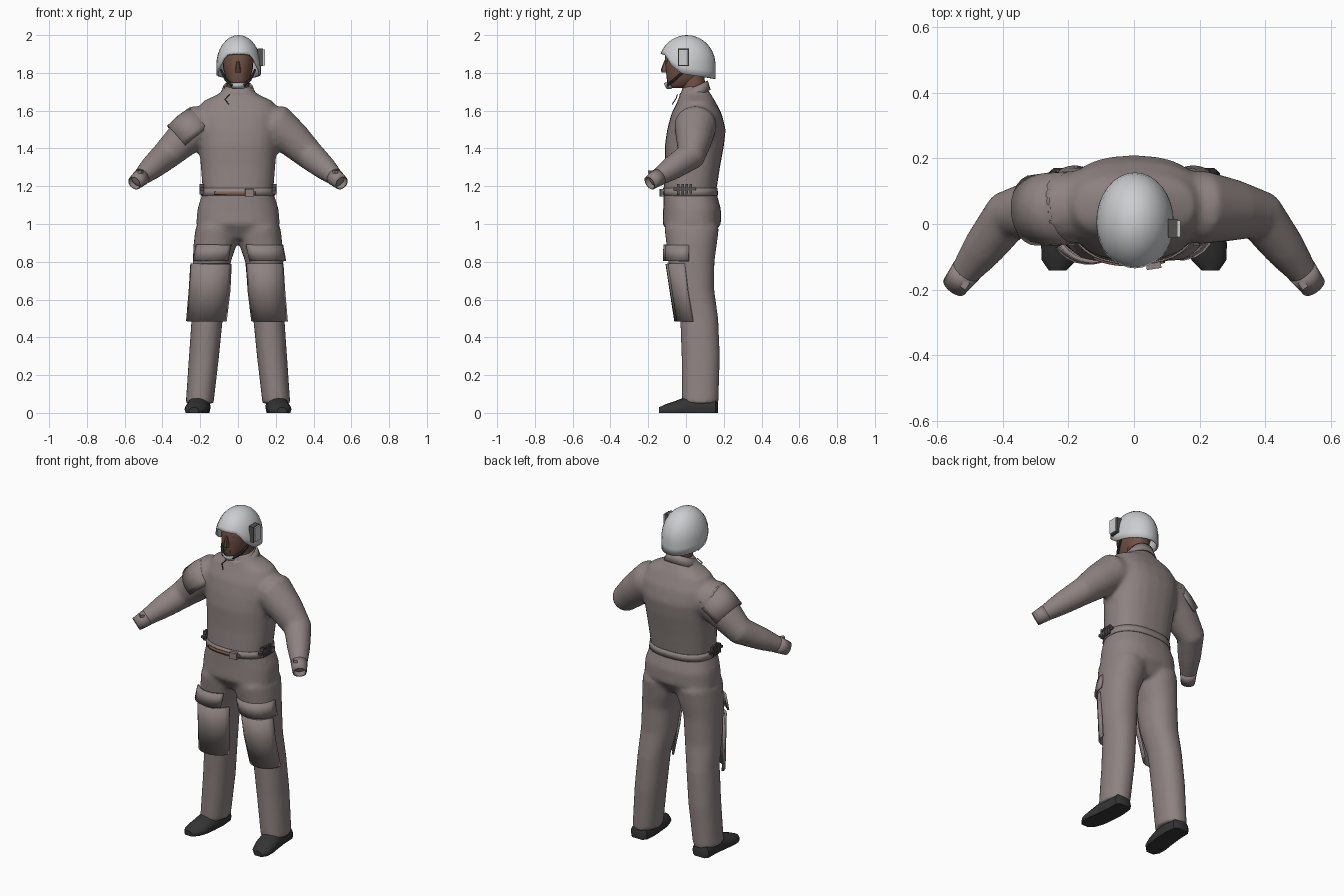
import bpy, bmesh, math
from mathutils import Vector

if "Cube" in bpy.data.objects:
    bpy.data.objects.remove(bpy.data.objects["Cube"])


def material(name, r, g, b):
    m = bpy.data.materials.new(name)
    m.diffuse_color = (r, g, b, 1)
    m.use_nodes = True
    m.node_tree.nodes["Principled BSDF"].inputs["Base Color"].default_value = m.diffuse_color
    return m


SUIT = material("suit_grey", 0.27, 0.225, 0.22)
SHELL = material("helmet_grey", 0.60, 0.61, 0.63)
SKIN = material("skin_brown", 0.17, 0.085, 0.06)
BLACK = material("boot_black", 0.035, 0.035, 0.035)
LEATHER = material("belt_brown", 0.23, 0.12, 0.085)
DARK = material("clasp_grey", 0.09, 0.08, 0.08)


def loft(bm, rings, closed=True, cap=True):
    rows = [[bm.verts.new(p) for p in r] for r in rings]
    n = len(rows[0])
    for a, b in zip(rows, rows[1:]):
        for i in range(n if closed else n - 1):
            j = (i + 1) % n
            bm.faces.new((a[i], a[j], b[j], b[i]))
    if cap:
        bm.faces.new(rows[0][::-1])
        bm.faces.new(rows[-1])


def finish(bm, name, mat, thick=0, angle=40):
    bmesh.ops.remove_doubles(bm, verts=bm.verts, dist=0.0005)
    bmesh.ops.recalc_face_normals(bm, faces=bm.faces)
    me = bpy.data.meshes.new(name)
    bm.to_mesh(me)
    bm.free()
    ob = bpy.data.objects.new(name, me)
    bpy.context.collection.objects.link(ob)
    me.materials.append(mat)
    if thick:
        mod = ob.modifiers.new("thickness", 'SOLIDIFY')
        mod.thickness, mod.offset = thick, -1
    bpy.ops.object.select_all(action='DESELECT')
    ob.select_set(True)
    bpy.context.view_layer.objects.active = ob
    bpy.ops.object.shade_smooth_by_angle(angle=math.radians(angle))
    return ob


def part(name, rings, mat, closed=True, cap=True, thick=0, angle=40):
    bm = bmesh.new()
    loft(bm, rings, closed, cap)
    return finish(bm, name, mat, thick, angle)


def box(name, c, s, mat, rot=0):
    bm = bmesh.new()
    bmesh.ops.create_cube(bm, size=1)
    for v in bm.verts:
        v.co = Vector((v.co.x * s[0], v.co.y * s[1], v.co.z * s[2]))
    ob = finish(bm, name, mat)
    ob.location, ob.rotation_euler[2] = c, rot
    return ob


def oval(z, cx, cy, rx, ry, p=2.2, a0=0, a1=360, n=24, grow=0):
    # horizontal superellipse ring or arc; -90 degrees is the front
    pts = []
    for i in range(n):
        a = math.radians(a0 + (a1 - a0) * i / (n if a1 - a0 == 360 else n - 1))
        c, s = math.cos(a), math.sin(a)
        pts.append((cx + (rx + grow) * math.copysign(abs(c) ** (2 / p), c),
                    cy + (ry + grow) * math.copysign(abs(s) ** (2 / p), s), z))
    return pts


def at(table, z):
    # linear lookup in a table of sections ordered by height
    for a, b in zip(table, table[1:]):
        if z <= b[0]:
            t = (z - a[0]) / (b[0] - a[0])
            return [z] + [u + (v - u) * t for u, v in zip(a[1:], b[1:])]
    return list(table[-1])


# sections: z, cx, cy, rx, ry
TORSO = [(0.92, 0, 0.03, 0.13, 0.10), (1.0, 0, 0.03, 0.222, 0.155), (1.08, 0, 0.032, 0.215, 0.153),
         (1.17, 0, 0.02, 0.187, 0.14), (1.30, 0, 0.034, 0.197, 0.146), (1.42, 0, 0.045, 0.207, 0.157),
         (1.50, 0, 0.055, 0.217, 0.155), (1.58, 0, 0.056, 0.222, 0.135), (1.65, 0, 0.055, 0.185, 0.10),
         (1.69, 0, 0.05, 0.10, 0.08), (1.73, 0, 0.045, 0.065, 0.06)]
LEG = [(0.05, 0.203, 0.075, 0.074, 0.097), (0.3, 0.18, 0.078, 0.08, 0.102), (0.5, 0.163, 0.07, 0.083, 0.101),
       (0.65, 0.147, 0.042, 0.096, 0.108), (0.8, 0.139, 0.028, 0.101, 0.123), (0.9, 0.119, 0.03, 0.116, 0.135),
       (0.98, 0.11, 0.03, 0.115, 0.145)]
# arm path: point and radius
ARM = [((0.10, 0.06, 1.53), 0.10), ((0.21, 0.05, 1.52), 0.113), ((0.30, 0.042, 1.44), 0.095),
       ((0.385, 0.025, 1.36), 0.078), ((0.46, -0.075, 1.295), 0.064), ((0.535, -0.175, 1.228), 0.040)]


def tube(path, side, a0=0, a1=360, n=16):
    rings = []
    for i, (p, r) in enumerate(path):
        q0, q1 = Vector(path[max(i - 1, 0)][0]), Vector(path[min(i + 1, len(path) - 1)][0])
        t = (q1 - q0).normalized()
        e1 = t.cross(Vector((0, 0, 1))).normalized()
        e2 = e1.cross(t)
        ring = []
        for k in range(n):
            a = math.radians(a0 + (a1 - a0) * k / (n if a1 - a0 == 360 else n - 1))
            v = Vector(p) + r * (math.cos(a) * e1 + math.sin(a) * e2)
            ring.append((v.x * side, v.y, v.z))
        rings.append(ring)
    return rings


# jumpsuit: torso, arms and legs merged into one smooth skin
bm = bmesh.new()
loft(bm, [oval(*r, p=2.4) for r in TORSO])
for s in (1, -1):
    loft(bm, tube(ARM, s))
    loft(bm, [oval(z, cx * s, *rest) for z, cx, *rest in LEG])
suit = finish(bm, "jumpsuit", SUIT, angle=180)
mod = suit.modifiers.new("merge", 'REMESH')
mod.mode, mod.voxel_size, mod.use_smooth_shade = 'VOXEL', 0.013, True
mod = suit.modifiers.new("soften", 'SMOOTH')
mod.factor, mod.iterations = 0.5, 6

for s, side in ((1, "left"), (-1, "right")):
    # open sleeve cuff
    cuff = [((0.51, -0.142, 1.25), 0.047), ((0.548, -0.192, 1.217), 0.039)]
    part(side + "_cuff", tube(cuff, s), SUIT, cap=False, thick=0.006)
    box(side + "_cuff_tab", (0.515 * s, -0.185, 1.275), (0.02, 0.025, 0.015), SUIT, 0.6 * s)
    # knee patch and thigh pocket flap wrapped around the leg front
    def wrap(name, heights, a0, a1):
        rings = []
        for z, grow in heights:
            _, cx, cy, rx, ry = at(LEG, z)
            rings.append([(x * s, y, h) for x, y, h in oval(z, cx, cy, rx, ry, 2.2, a0, a1, 9, grow)])
        part(side + name, rings, SUIT, closed=False, cap=False, thick=0.012 * s)
    wrap("_knee_patch", [(0.485, 0.02), (0.65, 0.01), (0.79, 0.004)], -155, -15)
    wrap("_pocket_flap", [(0.805, 0.016), (0.89, 0.004)], -130, -40 if s < 0 else -5)
    # boot lofted from heel to toe
    rings = []
    for y, cx, w, h in ((0.17, 0.21, 0.035, 0.05), (0.155, 0.207, 0.055, 0.08), (0.08, 0.205, 0.06, 0.10),
                        (0.0, 0.212, 0.062, 0.085), (-0.06, 0.22, 0.063, 0.062), (-0.11, 0.228, 0.053, 0.045),
                        (-0.142, 0.233, 0.026, 0.03)):
        rings.append([(s * (cx + w * math.cos(k * math.pi / 8)), y,
                       max(0.0, h * (0.3 + 0.7 * math.sin(k * math.pi / 8)))) for k in range(9)]
                     + [(s * (cx - w * 0.9), y, 0), (s * (cx + w * 0.9), y, 0)])
    part(side + "_boot", rings, BLACK)
    # side clasps on the belt
    for k in range(4):
        box(side + "_clasp", (0.192 * s, -0.04 + 0.022 * k, 1.185), (0.022, 0.013, 0.055), DARK)
    box(side + "_clasp_bar", (0.19 * s, -0.007, 1.185), (0.02, 0.12, 0.014), DARK)

# short oversleeve on one shoulder
part("oversleeve", tube([((0.19, 0.05, 1.53), 0.11), ((0.25, 0.046, 1.485), 0.112),
                         ((0.305, 0.042, 1.438), 0.108)], -1, -15, 185, 14),
     SUIT, closed=False, cap=False, thick=0.008)


# belt
def band(z0, z1, a0, a1, grow, n):
    return [oval(z, *at(TORSO, z)[1:], 2.4, a0, a1, n, grow) for z in (z0, z1)]


part("belt", band(1.15, 1.19, 0, 360, 0.004, 32), SUIT, cap=False, thick=0.006)
part("belt_strip", band(1.155, 1.172, -125, -66, 0.009, 12), LEATHER, closed=False, cap=False, thick=0.006)
box("belt_buckle", (0.06, -0.127, 1.165), (0.045, 0.02, 0.038), SUIT, 0.15)

# tilted collar
rings = []
for r, ry, dz in ((0.10, 0.088, -0.055), (0.078, 0.074, 0)):
    rings.append([(x, y, 1.725 + dz + (y - 0.04) * 0.45) for x, y, _ in oval(0, 0, 0.042, r, ry)])
part("collar", rings, SUIT, cap=False, thick=0.008)

# neck, head and nose
part("neck", [oval(1.66, 0, 0.045, 0.06, 0.06), oval(1.80, 0, 0.035, 0.06, 0.062)], SKIN)
part("head", [oval(*r, n=20) for r in ((1.72, 0, -0.045, 0.028, 0.038), (1.735, 0, -0.03, 0.045, 0.068),
                                       (1.77, 0, -0.005, 0.064, 0.097), (1.82, 0, -0.003, 0.078, 0.105),
                                       (1.90, 0, 0, 0.085, 0.112), (1.95, 0, 0, 0.065, 0.09))], SKIN, angle=60)
part("nose", [oval(1.802, 0, -0.108, 0.014, 0.02, n=8), oval(1.815, 0, -0.108, 0.014, 0.026, n=8),
              oval(1.865, 0, -0.105, 0.007, 0.01, n=8)], SKIN)
for s in (1, -1):
    box("eye", (0.034 * s, -0.098, 1.865), (0.024, 0.008, 0.01), DARK, 0.35 * s)
box("mouth", (0, -0.099, 1.772), (0.035, 0.008, 0.007), DARK)

# helmet shell with a raised face opening
RIM = [(-0.16, 1.905), (-0.115, 1.895), (-0.075, 1.835), (-0.02, 1.795), (0.16, 1.768)]
N, M, MID = 32, 9, 1.84
rings = []
for j in range(M + 1):
    ring = []
    for i in range(N):
        a = 2 * math.pi * i / N
        yy = 0.005 + 0.152 * math.sin(a)
        rim = at([(y, z) for y, z in RIM], yy)[1]
        z = rim + (2.0 - rim) * math.sin(j / M * math.pi / 2)
        f = math.sqrt(max(0, 1 - (max(z - MID, 0) / 0.16) ** 2))
        ring.append((0.003 + 0.118 * f * math.cos(a), 0.005 + 0.152 * f * math.sin(a), z))
    rings.append(ring)
part("helmet", rings, SHELL, cap=False, thick=0.01, angle=50)
box("helmet_box", (0.124, -0.014, 1.882), (0.036, 0.05, 0.085), SHELL)
box("helmet_box_frame", (0.118, -0.014, 1.882), (0.03, 0.058, 0.093), DARK)

# chin straps and cup
for s in (1, -1):
    path = [((0.09, -0.005, 1.815), 0.007), ((0.066, -0.06, 1.765), 0.007), ((0.03, -0.098, 1.735), 0.008)]
    part("chin_strap", tube(path, s, n=6), BLACK)
part("chin_cup", [oval(z, 0, -0.035, r, r + 0.026, 2, -140, -40, 9) for z, r in ((1.718, 0.034), (1.748, 0.05))],
     SHELL, closed=False, cap=False, thick=0.008)
# small cord at the collar
part("collar_cord", tube([((-0.045, -0.045, 1.685), 0.003), ((-0.07, -0.055, 1.66), 0.003),
                          ((-0.05, -0.072, 1.635), 0.003)], 1, n=5), BLACK)
